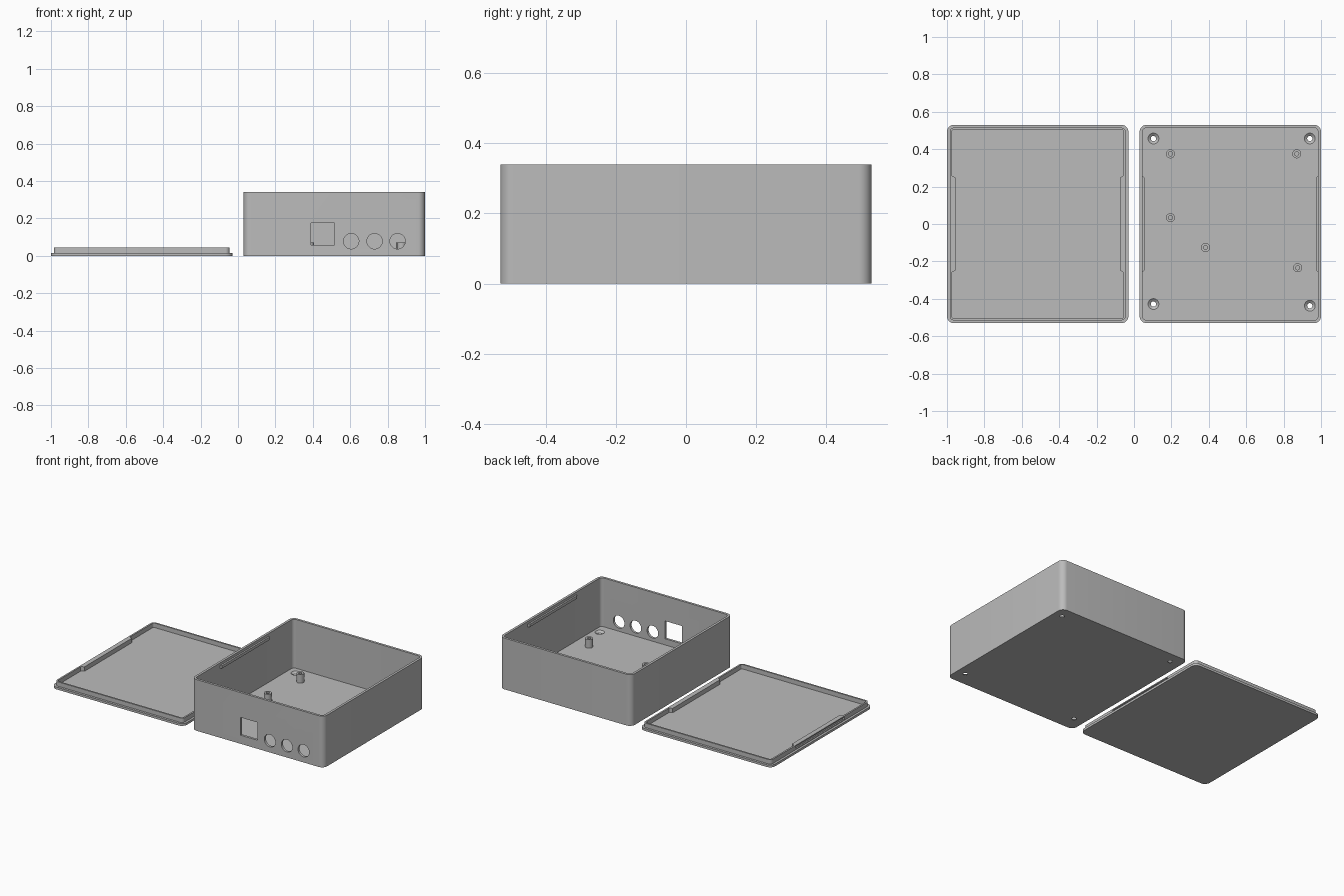
import bpy, bmesh, math

if "Cube" in bpy.data.objects:
    bpy.data.objects.remove(bpy.data.objects["Cube"])

grey = bpy.data.materials.new("plain_grey")
grey.diffuse_color = (0.5, 0.5, 0.5, 1)
grey.use_nodes = True
grey.node_tree.nodes["Principled BSDF"].inputs["Base Color"].default_value = grey.diffuse_color

HX, HY, RAD = 0.485, 0.53, 0.037   # half width, half depth, corner radius
BOX_X, LID_X = 0.515, -0.515
FLOOR, WALL, HEIGHT = 0.016, 0.016, 0.34


def loft(name, rings):
    """Skin a list of equal-length point rings and cap both ends."""
    bm = bmesh.new()
    loops = [[bm.verts.new(p) for p in ring] for ring in rings]
    n = len(loops[0])
    for a, b in zip(loops, loops[1:]):
        for i in range(n):
            j = (i + 1) % n
            bm.faces.new((a[i], a[j], b[j], b[i]))
    bm.faces.new(loops[0][::-1])
    bm.faces.new(loops[-1])
    bmesh.ops.recalc_face_normals(bm, faces=bm.faces)
    mesh = bpy.data.meshes.new(name)
    bm.to_mesh(mesh)
    bm.free()
    ob = bpy.data.objects.new(name, mesh)
    bpy.context.collection.objects.link(ob)
    mesh.materials.append(grey)
    return ob


def rounded(cx, inset, z, seg=8):
    """Rounded rectangle ring."""
    r = max(RAD - inset, 0.006)
    ax, ay = HX - inset - r, HY - inset - r
    pts = []
    for k, (sx, sy) in enumerate(((1, 1), (-1, 1), (-1, -1), (1, -1))):
        for i in range(seg + 1):
            t = math.pi / 2 * (k + i / seg)
            pts.append((cx + sx * ax + r * math.cos(t), sy * ay + r * math.sin(t), z))
    return pts


def circle(x, y, z, r, n=28):
    return [(x + r * math.cos(2 * math.pi * i / n),
             y + r * math.sin(2 * math.pi * i / n), z) for i in range(n)]


def rail(name, xa, xb, z0, z1, half=0.26, taper=0.012):
    """Bar along y from root xa to nose xb, with tapered ends."""
    return loft(name, [[(xa, -half, z), (xb, -half + taper, z),
                        (xb, half - taper, z), (xa, half, z)] for z in (z0, z1)])


def cut(target, cutter):
    mod = target.modifiers.new("cut", "BOOLEAN")
    mod.operation = "DIFFERENCE"
    mod.solver = "EXACT"
    mod.object = cutter
    bpy.context.view_layer.objects.active = target
    bpy.ops.object.modifier_apply(modifier=mod.name)
    bpy.data.objects.remove(cutter)


def smooth(ob):
    bpy.ops.object.select_all(action="DESELECT")
    ob.select_set(True)
    bpy.context.view_layer.objects.active = ob
    bpy.ops.object.shade_smooth_by_angle(angle=math.radians(30))


# open enclosure
box = loft("enclosure_box", [rounded(BOX_X, i, z) for i, z in
                             ((0, 0), (0, HEIGHT), (WALL, HEIGHT), (WALL, FLOOR))])

# square port in the front wall
cut(box, loft("port_cutter", [[(0.39, y, 0.057), (0.515, y, 0.057),
                               (0.515, y, 0.175), (0.39, y, 0.175)]
                              for y in (-0.6, -0.5)]))
# three round ports
for x in (0.605, 0.73, 0.853):
    cut(box, loft("round_cutter", [[(px, y, pz) for px, pz, _ in circle(x, 0.078, 0, 0.041, 40)]
                                   for y in (-0.6, -0.5)]))
# countersunk screw holes in the floor
for x, y in ((0.104, 0.457), (0.94, 0.457), (0.104, -0.428), (0.94, -0.437)):
    cut(box, loft("screw_cutter", [circle(x, y, -0.02, 0.014), circle(x, y, 0.004, 0.014),
                                   circle(x, y, FLOOR, 0.029), circle(x, y, 0.03, 0.029)]))
smooth(box)

# hollow circuit board standoffs
for x, y in ((0.195, 0.375), (0.87, 0.375), (0.195, 0.034), (0.382, -0.126), (0.875, -0.234)):
    smooth(loft("standoff", [circle(x, y, z, r) for r, z in
                             ((0.024, 0.012), (0.024, 0.072), (0.011, 0.072), (0.011, 0.022))]))

# snap ridges inside the box walls
for s in (-1, 1):
    rail("snap_ridge", BOX_X + s * (HX - 0.012), BOX_X + s * (HX - 0.027), 0.303, 0.322)

# lid plate with raised lip
lid = loft("lid", [rounded(LID_X, i, z) for i, z in
                   ((0, 0), (0, 0.015), (0.015, 0.015), (0.015, 0.044),
                    (0.026, 0.044), (0.026, 0.0145))])
for s in (-1, 1):
    # snap groove outside the lip, backed by a thickened inner rail
    cut(lid, rail("groove_cutter", LID_X + s * (HX - 0.008), LID_X + s * (HX - 0.024),
                  0.02, 0.037))
    rail("lip_backing", LID_X + s * (HX - 0.0245), LID_X + s * (HX - 0.046), 0.012, 0.044)
smooth(lid)
